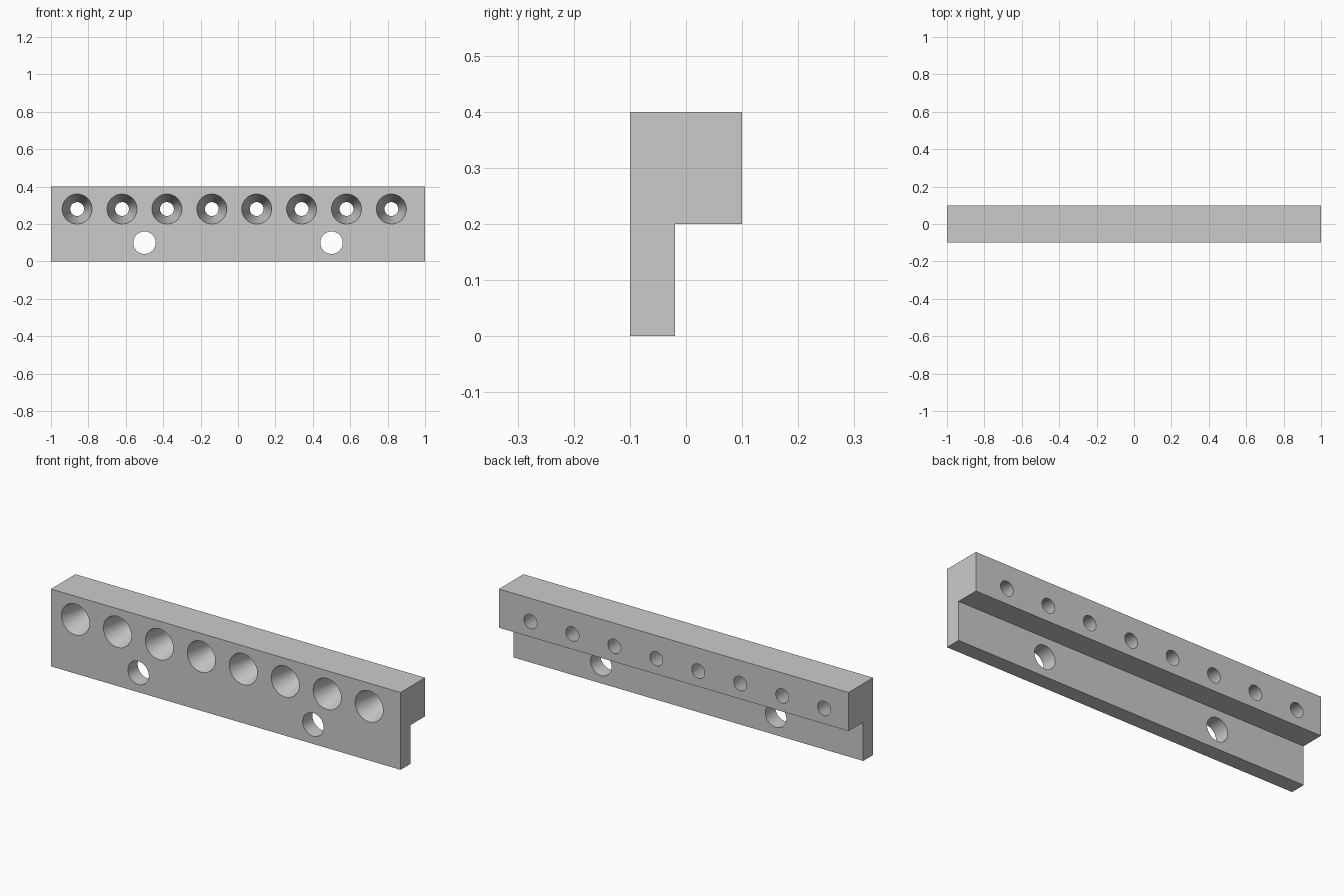
import bpy, bmesh, math
from mathutils import Matrix

if "Cube" in bpy.data.objects:
    bpy.data.objects.remove(bpy.data.objects["Cube"])

grey = bpy.data.materials.new("light grey")
grey.diffuse_color = (0.6, 0.6, 0.6, 1)
grey.use_nodes = True
grey.node_tree.nodes["Principled BSDF"].inputs["Base Color"].default_value = grey.diffuse_color


def make_object(name, bm):
    bmesh.ops.recalc_face_normals(bm, faces=bm.faces)
    mesh = bpy.data.meshes.new(name)
    bm.to_mesh(mesh)
    bm.free()
    mesh.materials.append(grey)
    obj = bpy.data.objects.new(name, mesh)
    bpy.context.collection.objects.link(obj)
    return obj


# Stepped rail: side profile (y, z) extruded along x
profile = [(-0.1, 0), (-0.02, 0), (-0.02, 0.2), (0.1, 0.2), (0.1, 0.4), (-0.1, 0.4)]
bm = bmesh.new()
face = bm.faces.new([bm.verts.new((-1, y, z)) for y, z in profile])
ext = bmesh.ops.extrude_face_region(bm, geom=[face])
bmesh.ops.translate(bm, vec=(2, 0, 0),
                    verts=[v for v in ext["geom"] if isinstance(v, bmesh.types.BMVert)])
rail = make_object("rail", bm)


# Hole cutters, running along y; radii are those at y = -0.1 and y = 0.1
bm = bmesh.new()


def add_hole(x, z, r_front, r_back):
    over = 0.05  # overshoot past both faces, keeping the taper
    slope = (r_back - r_front) / 0.2
    bmesh.ops.create_cone(
        bm, cap_ends=True, segments=48, depth=0.2 + 2 * over,
        radius1=r_front - slope * over, radius2=r_back + slope * over,
        matrix=Matrix.Translation((x, 0, z)) @ Matrix.Rotation(-math.pi / 2, 4, 'X'))


for i in range(8):          # tapered row
    add_hole(-0.86 + 0.24 * i, 0.28, 0.08, 0.037)
for x in (-0.5, 0.5):       # mounting holes
    add_hole(x, 0.1, 0.06, 0.06)
cutter = make_object("hole_cutter", bm)

mod = rail.modifiers.new("holes", 'BOOLEAN')
mod.operation = 'DIFFERENCE'
mod.solver = 'EXACT'
mod.object = cutter
bpy.context.view_layer.objects.active = rail
rail.select_set(True)
bpy.ops.object.modifier_apply(modifier=mod.name)
bpy.data.objects.remove(cutter)
bpy.ops.object.shade_smooth_by_angle(angle=math.radians(30))
